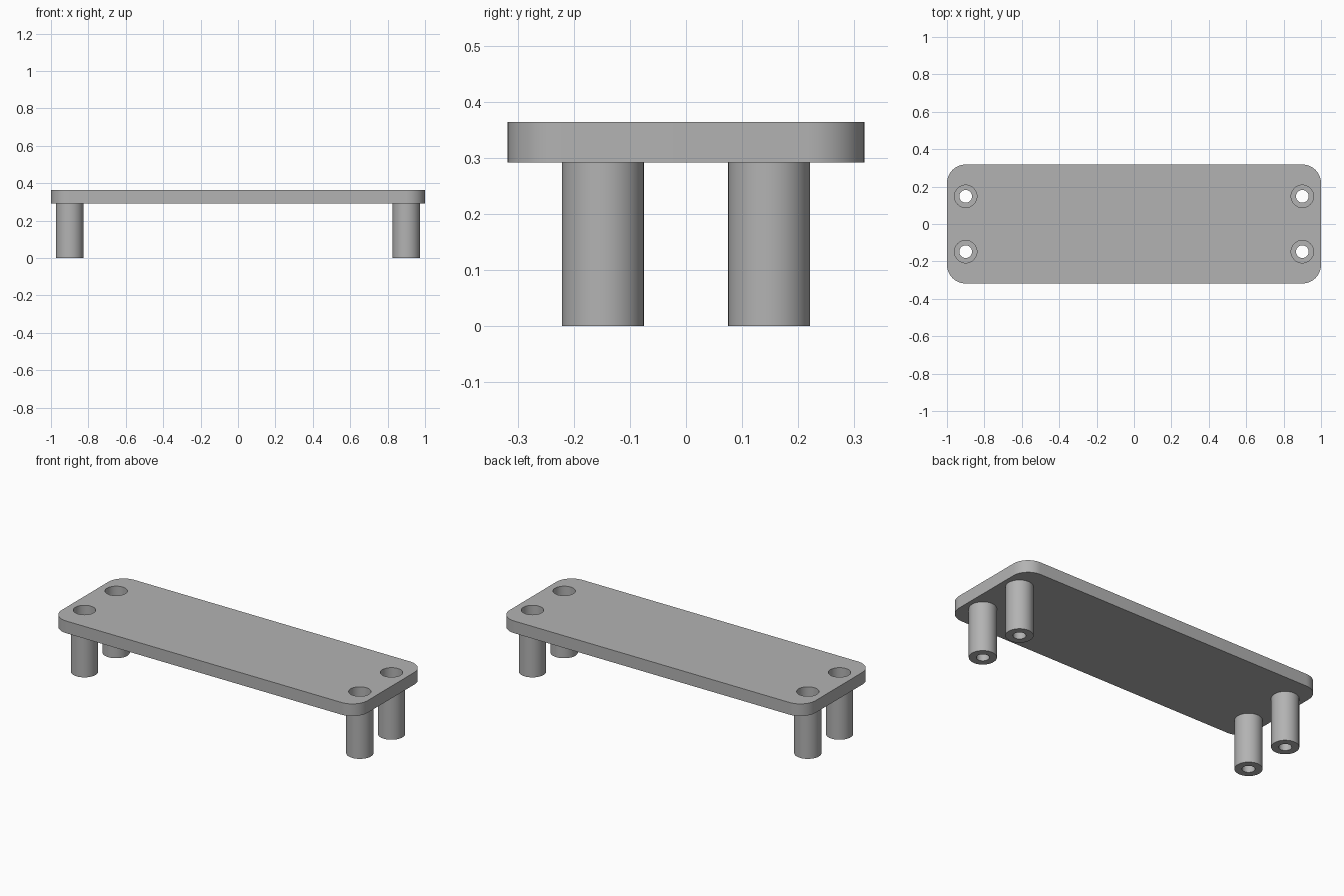
import bpy
import bmesh
from math import cos, sin, pi, tau, radians

HALF_X, HALF_Y, CORNER = 1.0, 0.318, 0.1
DECK_BOTTOM, DECK_TOP = 0.292, 0.364
LEG_X, LEG_Y, LEG_R = 0.9, 0.148, 0.073
RECESS_R, RECESS_FLOOR, BORE_R = 0.06, 0.073, 0.034
SEGMENTS = 48

cube = bpy.data.objects.get("Cube")
if cube:
    bpy.data.objects.remove(cube, do_unlink=True)

grey = bpy.data.materials.new("plain grey")
grey.use_nodes = True
grey.diffuse_color = (0.45, 0.45, 0.45, 1)
grey.node_tree.nodes["Principled BSDF"].inputs["Base Color"].default_value = grey.diffuse_color


def finish(bm, name):
    bmesh.ops.recalc_face_normals(bm, faces=bm.faces)
    mesh = bpy.data.meshes.new(name)
    bm.to_mesh(mesh)
    bm.free()
    mesh.materials.append(grey)
    obj = bpy.data.objects.new(name, mesh)
    bpy.context.collection.objects.link(obj)
    return obj


def smooth(obj):
    bpy.ops.object.select_all(action="DESELECT")
    obj.select_set(True)
    bpy.context.view_layer.objects.active = obj
    bpy.ops.object.shade_smooth_by_angle(angle=radians(30))


def prism(bm, outline, bottom, top):
    face = bm.faces.new([bm.verts.new((x, y, bottom)) for x, y in outline])
    result = bmesh.ops.extrude_face_region(bm, geom=[face])
    verts = [v for v in result["geom"] if isinstance(v, bmesh.types.BMVert)]
    bmesh.ops.translate(bm, verts=verts, vec=(0, 0, top - bottom))


def circle(cx, cy, radius):
    return [(cx + radius * cos(tau * i / SEGMENTS), cy + radius * sin(tau * i / SEGMENTS))
            for i in range(SEGMENTS)]


corners = [(sx, sy) for sx in (-1, 1) for sy in (-1, 1)]

# Rounded deck
outline = []
for quarter, (sx, sy) in enumerate([(1, 1), (-1, 1), (-1, -1), (1, -1)]):
    for i in range(13):
        a = (quarter + i / 12) * pi / 2
        outline.append((sx * (HALF_X - CORNER) + CORNER * cos(a),
                        sy * (HALF_Y - CORNER) + CORNER * sin(a)))
bm = bmesh.new()
prism(bm, outline, DECK_BOTTOM, DECK_TOP)
deck = finish(bm, "deck")

# Screw recesses cut through the deck
bm = bmesh.new()
for sx, sy in corners:
    prism(bm, circle(sx * LEG_X, sy * LEG_Y, RECESS_R), DECK_BOTTOM - 0.1, DECK_TOP + 0.1)
cutter = finish(bm, "recess_cutter")
cut = deck.modifiers.new("recesses", "BOOLEAN")
cut.operation, cut.solver, cut.object = "DIFFERENCE", "EXACT", cutter
bpy.ops.object.select_all(action="DESELECT")
deck.select_set(True)
bpy.context.view_layer.objects.active = deck
bpy.ops.object.modifier_apply(modifier=cut.name)
bpy.data.objects.remove(cutter, do_unlink=True)
smooth(deck)

# Hollow legs with a stepped bore, turned from a profile
profile = [(LEG_R, DECK_BOTTOM), (LEG_R, 0), (BORE_R, 0), (BORE_R, RECESS_FLOOR),
           (RECESS_R, RECESS_FLOOR), (RECESS_R, DECK_BOTTOM)]
for sx, sy in corners:
    bm = bmesh.new()
    rings = [[bm.verts.new((x, y, z)) for x, y in circle(0, 0, r)] for r, z in profile]
    for lower, upper in zip(rings, rings[1:] + rings[:1]):
        for i in range(SEGMENTS):
            j = (i + 1) % SEGMENTS
            bm.faces.new((lower[i], lower[j], upper[j], upper[i]))
    name = ("front" if sy < 0 else "back") + ("_left" if sx > 0 else "_right") + "_leg"
    leg = finish(bm, name)
    leg.location = (sx * LEG_X, sy * LEG_Y, 0)
    smooth(leg)
